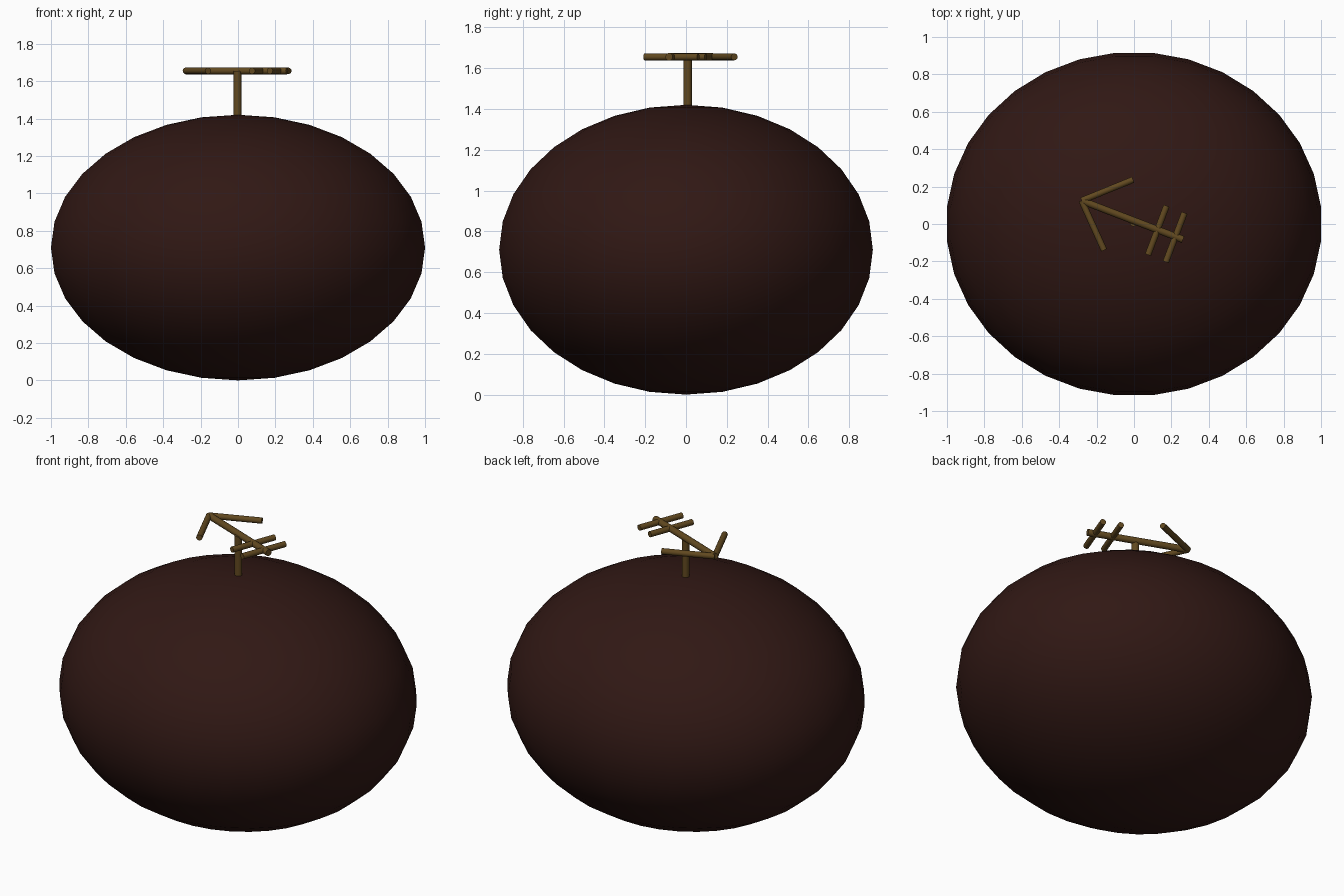
import bpy
import math
from mathutils import Vector, Matrix

cube = bpy.data.objects.get("Cube")
if cube:
    bpy.data.objects.remove(cube, do_unlink=True)


def make_material(name, rgb):
    mat = bpy.data.materials.new(name)
    mat.use_nodes = True
    mat.diffuse_color = (*rgb, 1)
    shader = mat.node_tree.nodes["Principled BSDF"]
    shader.inputs["Base Color"].default_value = (*rgb, 1)
    shader.inputs["Roughness"].default_value = 0.8
    return mat


dark_red = make_material("dark_red_brown", (0.03, 0.009, 0.007))
bronze = make_material("bronze", (0.12, 0.066, 0.014))


def finish(name, mat):
    obj = bpy.context.object
    obj.name = name
    obj.data.materials.append(mat)
    return obj


def rod(name, start, end, radius):
    """Round bar with flat ends between two points."""
    start, end = Vector(start), Vector(end)
    axis = end - start
    bpy.ops.mesh.primitive_cylinder_add(
        vertices=16, radius=radius, depth=axis.length, location=(start + end) / 2,
        rotation=axis.to_track_quat('Z', 'Y').to_euler())
    obj = finish(name, bronze)
    bpy.ops.object.shade_smooth_by_angle(angle=math.radians(40))
    return obj


# Flattened body, turned half a segment so flat facets face the axes
segments = 32
bpy.ops.mesh.primitive_uv_sphere_add(segments=segments, ring_count=16, radius=1,
                                     location=(0, 0, 0.71))
body = finish("body", dark_red)
body.data.transform(Matrix.Diagonal((1.005, 0.92, 0.71, 1))
                    @ Matrix.Rotation(math.pi / segments, 4, 'Z'))
bpy.ops.object.shade_smooth()

# Upright post
level = 1.655
rod("post", (-0.003, 0.008, 1.35), (-0.003, 0.008, level), 0.021)

# Arrow lying flat on the post
tip = (-0.28, 0.125)
bars = {
    "arrow_shaft": (tip, (0.262, -0.083), 0.019),
    "arrow_head_back": (tip, (-0.005, 0.237), 0.017),
    "arrow_head_front": (tip, (-0.16, -0.14), 0.017),
    "arrow_fletching_inner": ((0.174, 0.097), (0.075, -0.165), 0.017),
    "arrow_fletching_outer": ((0.27, 0.06), (0.17, -0.203), 0.017),
}
for name, (start, end, radius) in bars.items():
    rod(name, (*start, level), (*end, level), radius)
